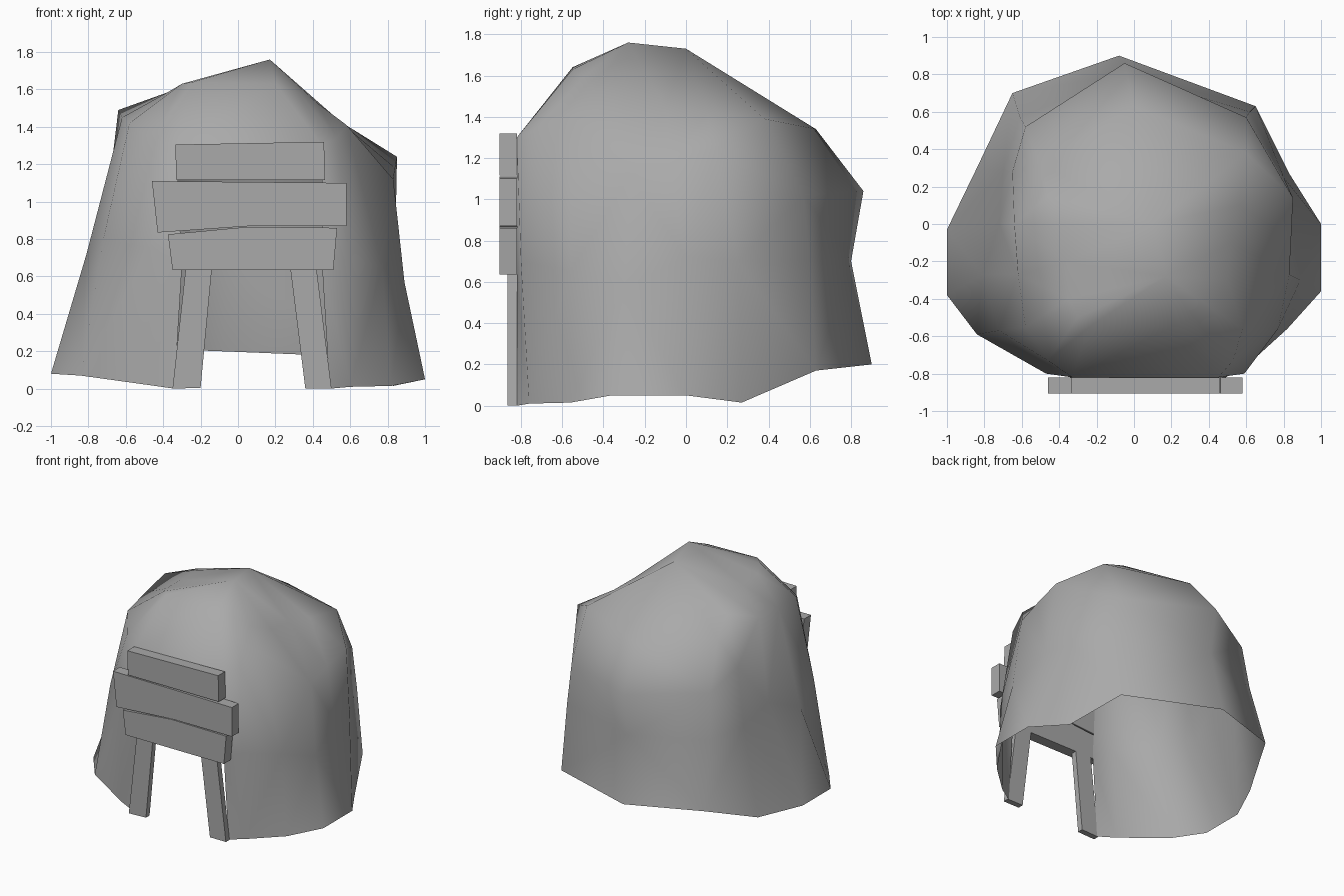
import bpy, bmesh, math

cube = bpy.data.objects.get("Cube")
if cube:
    bpy.data.objects.remove(cube, do_unlink=True)

grey = bpy.data.materials.new("weathered_grey")
grey.use_nodes = True
colour = (0.4, 0.4, 0.4, 1)
grey.diffuse_color = colour
grey.node_tree.nodes["Principled BSDF"].inputs["Base Color"].default_value = colour


def make_object(name, bm):
    mesh = bpy.data.meshes.new(name)
    bm.to_mesh(mesh)
    bm.free()
    mesh.materials.append(grey)
    obj = bpy.data.objects.new(name, mesh)
    bpy.context.collection.objects.link(obj)
    return obj


def plank(name, outline, front, back=-0.82):
    """Extrude an (x, z) outline from its front to its back."""
    bm = bmesh.new()
    face = bm.faces.new([bm.verts.new((x, front, z)) for x, z in outline])
    moved = bmesh.ops.extrude_face_region(bm, geom=[face])["geom"]
    verts = [v for v in moved if isinstance(v, bmesh.types.BMVert)]
    bmesh.ops.translate(bm, verts=verts, vec=(0, back - front, 0))
    bmesh.ops.recalc_face_normals(bm, faces=bm.faces[:])
    return make_object(name, bm)


# Shell rings, from one door edge round the back to the other door edge
base_ring = [(-.34, -.82, 0), (-.48, -.77, .02), (-.84, -.59, .07), (-1, -.38, .08),
             (-1, -.03, .08), (-.84, .3, .07), (-.65, .7, .22), (-.08, .9, .2),
             (.65, .63, .17), (.83, .27, .015), (1, 0, .05), (1, -.36, .05),
             (.82, -.56, .015), (.6, -.76, .01), (.49, -.82, 0)]
middle_ring = [(-.3, -.82, .65), (-.47, -.8, .75), (-.72, -.57, .8), (-.81, -.27, .72),
               (-.72, 0, .83), (-.7, .28, .75), (-.61, .57, .72), (-.05, .8, .7),
               (.62, .6, .7), (.8, .25, .7), (.84, 0, .72), (.89, -.3, .57),
               (.77, -.56, .65), (.59, -.8, .7), (.45, -.82, .65)]
shoulder_ring = [(-.33, -.82, 1.3), (-.46, -.73, 1.33), (-.58, -.55, 1.42), (-.62, -.27, 1.45),
                 (-.64, 0, 1.49), (-.65, .28, 1.2), (-.58, .52, 1.07), (-.05, .86, 1.04),
                 (.6, .57, 1.02), (.85, .14, 1.24), (.84, -.08, 1.18), (.83, -.27, 1.12),
                 (.58, -.56, 1.41), (.53, -.73, 1.34), (.45, -.82, 1.3)]
roof_ring = [(-.24, -.55, 1.64), (-.3, -.5, 1.63), (-.35, -.4, 1.6), (-.36, -.2, 1.59),
             (-.36, 0, 1.59), (-.46, .15, 1.52), (-.5, .32, 1.4), (0, .63, 1.34),
             (.6, .38, 1.39), (.56, .1, 1.42), (.52, -.1, 1.45), (.5, -.3, 1.47),
             (.42, -.45, 1.53), (.32, -.5, 1.59), (.2, -.55, 1.63)]
front_crest, back_crest = (.17, -.28, 1.76), (.1, 0, 1.73)
crest_ring = [back_crest if 4 <= i <= 9 else front_crest for i in range(len(base_ring))]

bm = bmesh.new()
rings = [[bm.verts.new(p) for p in ring]
         for ring in (base_ring, middle_ring, shoulder_ring, roof_ring, crest_ring)]
count = len(base_ring)
for level, (low, high) in enumerate(zip(rings, rings[1:])):
    # The walls leave the front open; the roof closes all round
    for i in range(count if level >= 2 else count - 1):
        j = (i + 1) % count
        bm.faces.new((low[i], high[i], high[j], low[j]))
bmesh.ops.remove_doubles(bm, verts=bm.verts[:], dist=0.001)
bmesh.ops.triangulate(bm, faces=bm.faces[:])
bmesh.ops.recalc_face_normals(bm, faces=bm.faces[:])
top = max(bm.faces, key=lambda f: f.calc_center_median().z)
if top.normal.z < 0:
    bmesh.ops.reverse_faces(bm, faces=bm.faces[:])
shell = make_object("hut_shell", bm)

bpy.ops.object.select_all(action="DESELECT")
shell.select_set(True)
bpy.context.view_layer.objects.active = shell
bpy.ops.object.shade_smooth_by_angle(angle=math.radians(65))

# Leaning door posts
plank("left_door_post", [(.36, 0), (.5, 0), (.42, .64), (.28, .64)], -0.865)
plank("right_door_post", [(-.35, 0), (-.2, .005), (-.14, .64), (-.28, .64)], -0.865)

# Crooked boards above the door
plank("lower_board", [(-.35, .635), (.51, .635), (.53, .86), (.05, .865), (-.375, .825)], -0.905)
plank("middle_board", [(-.43, .835), (.07, .87), (.58, .87), (.58, 1.1), (-.46, 1.11)], -0.905)
plank("upper_board", [(-.33, 1.115), (.465, 1.115), (.46, 1.32), (-.335, 1.305)], -0.905)
